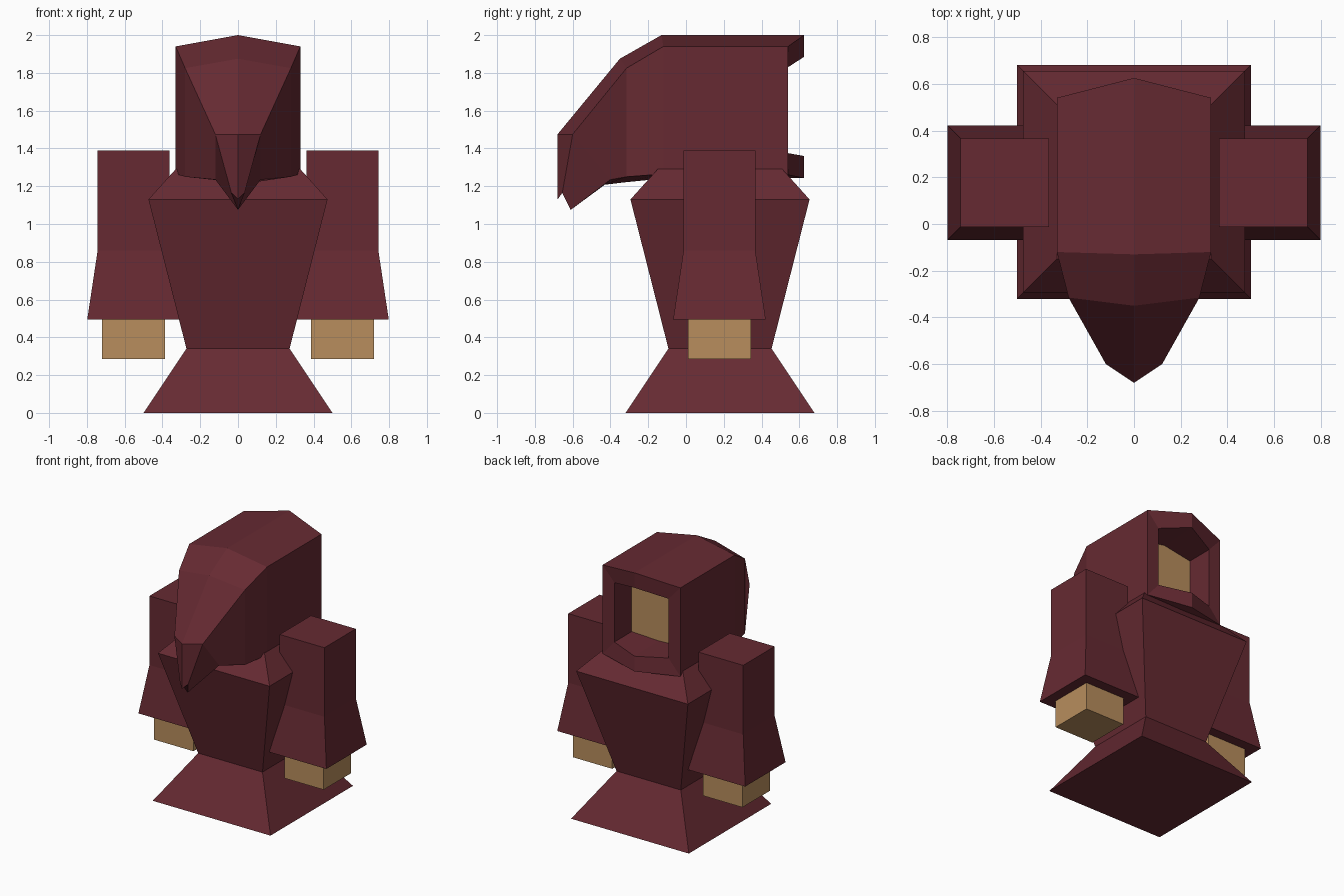
import bpy, bmesh

if "Cube" in bpy.data.objects:
    bpy.data.objects.remove(bpy.data.objects["Cube"])


def material(name, color):
    m = bpy.data.materials.new(name)
    m.diffuse_color = (*color, 1)
    m.use_nodes = True
    m.node_tree.nodes["Principled BSDF"].inputs["Base Color"].default_value = m.diffuse_color
    return m


RED = material("dark_red_cloth", (0.133, 0.023, 0.032))
TAN = material("tan", (0.48, 0.27, 0.11))


def loft(name, rings, mats, first_cap=0):
    """Join rings of equal point count, cap both ends."""
    bm = bmesh.new()
    rows = [[bm.verts.new(p) for p in ring] for ring in rings]
    n = len(rows[0])
    for a, b in zip(rows, rows[1:]):
        for i in range(n):
            j = (i + 1) % n
            bm.faces.new((a[i], a[j], b[j], b[i]))
    bm.faces.new(rows[0]).material_index = first_cap
    bm.faces.new(rows[-1])
    bmesh.ops.remove_doubles(bm, verts=bm.verts, dist=0.0005)
    bmesh.ops.recalc_face_normals(bm, faces=bm.faces)
    me = bpy.data.meshes.new(name)
    bm.to_mesh(me)
    bm.free()
    for m in mats:
        me.materials.append(m)
    ob = bpy.data.objects.new(name, me)
    bpy.context.collection.objects.link(ob)
    return ob


def square(cx, cy, hx, hy, z):
    return [(cx - hx, cy - hy, z), (cx + hx, cy - hy, z),
            (cx + hx, cy + hy, z), (cx - hx, cy + hy, z)]


def hexring(top, upper, lower, bottom):
    """Symmetric six-point hood section; corners mirrored across x = 0.
    top and bottom are (y, z), upper and lower are (x, y, z)."""
    def flip(p):
        return (-p[0], p[1], p[2])
    return [(0, *top), upper, lower, (0, *bottom), flip(lower), flip(upper)]


# Robe: flared skirt, narrow waist, wide shoulders
CY = 0.18
loft("robe", [square(0, CY, h, h, z) for h, z in
              ((0.5, 0), (0.273, 0.34), (0.474, 1.13), (0.33, 1.29))], [RED])

# Sleeves and hands
for side, s in (("left", -1), ("right", 1)):
    cx = s * 0.553
    loft(side + "_sleeve", [square(cx, CY - 0.003, h, h, z) for h, z in
                            ((0.245, 0.495), (0.19, 0.86), (0.19, 1.39))], [RED])
    loft(side + "_hand", [square(cx, CY - 0.003, 0.167, 0.167, z)
                          for z in (0.285, 0.5)], [TAN])

# Hood: recessed face, rim, then shell tapering to a drooping point
tip = (-0.61, 1.075)
loft("hood", [
    hexring((0.33, 1.87), (0.23, 0.33, 1.83), (0.23, 0.33, 1.375), (0.33, 1.365)),
    hexring((0.625, 1.885), (0.23, 0.54, 1.83), (0.23, 0.54, 1.375), (0.625, 1.36)),
    hexring((0.625, 2.0), (0.33, 0.54, 1.94), (0.33, 0.54, 1.26), (0.625, 1.243)),
    hexring((-0.13, 2.0), (0.33, -0.12, 1.94), (0.33, -0.12, 1.265), (-0.13, 1.24)),
    hexring((-0.35, 1.875), (0.28, -0.315, 1.825), (0.28, -0.315, 1.25), (-0.33, 1.22)),
    hexring((-0.68, 1.475), (0.12, -0.6, 1.475), (0.12, -0.4, 1.235), (-0.43, 1.208)),
    hexring((-0.68, 1.13), (0.035, -0.655, 1.165), (0, *tip), tip),
], [RED, TAN], first_cap=1)
